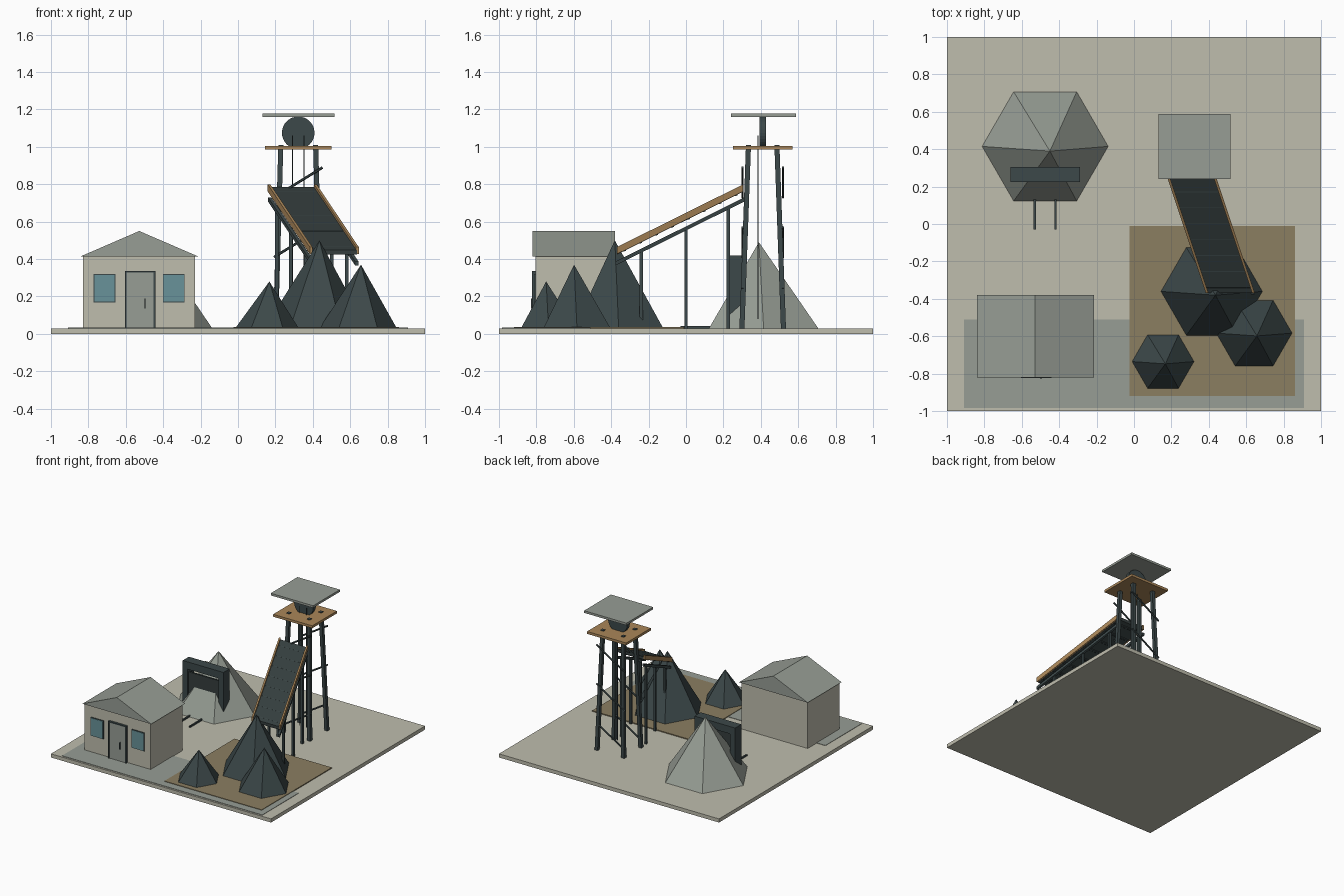
import bpy, bmesh, math
from mathutils import Vector

if "Cube" in bpy.data.objects:
    bpy.data.objects.remove(bpy.data.objects["Cube"])


def material(name, rgb):
    m = bpy.data.materials.new(name)
    m.diffuse_color = (*rgb, 1)
    m.use_nodes = True
    m.node_tree.nodes["Principled BSDF"].inputs["Base Color"].default_value = m.diffuse_color
    return m


STONE = material("pale_stone", (0.52, 0.51, 0.42))
GREY = material("grey", (0.31, 0.34, 0.30))
DARK = material("dark_slate", (0.045, 0.065, 0.067))
BELT = material("belt_dark", (0.035, 0.048, 0.048))
WOOD = material("wood", (0.40, 0.24, 0.10))
DIRT = material("dirt", (0.26, 0.21, 0.12))
GLASS = material("window_blue", (0.14, 0.29, 0.32))


def finish(name, bm, mat):
    bmesh.ops.recalc_face_normals(bm, faces=bm.faces)
    me = bpy.data.meshes.new(name)
    bm.to_mesh(me)
    bm.free()
    me.materials.append(mat)
    ob = bpy.data.objects.new(name, me)
    bpy.context.collection.objects.link(ob)
    return ob


def loft(name, ring_a, ring_b, mat):
    """Solid between two matching outlines."""
    bm = bmesh.new()
    a = [bm.verts.new(p) for p in ring_a]
    b = [bm.verts.new(p) for p in ring_b]
    bm.faces.new(a)
    bm.faces.new(b)
    for i in range(len(a)):
        j = (i + 1) % len(a)
        bm.faces.new((a[i], a[j], b[j], b[i]))
    return finish(name, bm, mat)


def box(name, x, y, z, mat):
    def ring(h):
        return [(x[0], y[0], h), (x[1], y[0], h), (x[1], y[1], h), (x[0], y[1], h)]
    return loft(name, ring(z[0]), ring(z[1]), mat)


def sheared_beam(name, p, q, w, h, mat, flat=False):
    """Beam from p to q; end cuts lie level (flat) or upright facing y."""
    def ring(c):
        c = Vector(c)
        out = []
        for s, t in ((-1, -1), (1, -1), (1, 1), (-1, 1)):
            off = (s * w / 2, t * h / 2, 0) if flat else (s * w / 2, 0, t * h / 2)
            out.append(c + Vector(off))
        return out
    return loft(name, ring(p), ring(q), mat)


def cylinder(name, p, q, r, sides, mat):
    p, q = Vector(p), Vector(q)
    bm = bmesh.new()
    rot = (q - p).to_track_quat('Z', 'Y').to_matrix().to_4x4()
    rot.translation = (p + q) / 2
    bmesh.ops.create_cone(bm, cap_ends=True, segments=sides, radius1=r, radius2=r,
                          depth=(q - p).length, matrix=rot)
    return finish(name, bm, mat)


def heap(name, x, y, r, top, mat):
    """Six-sided pile with its peak slightly off centre."""
    bm = bmesh.new()
    ring = [bm.verts.new((x + r * math.cos(i * math.pi / 3),
                          y + r * math.sin(i * math.pi / 3), 0.03)) for i in range(6)]
    peak = bm.verts.new((x + 0.075 * r, y - 0.075 * r, top))
    bm.faces.new(ring)
    for i in range(6):
        bm.faces.new((ring[i], ring[(i + 1) % 6], peak))
    return finish(name, bm, mat)


# ground and yards
box("ground_slab", (-1, 1), (-1, 1), (0, 0.03), STONE)
box("paved_yard", (-0.91, 0.91), (-0.985, -0.51), (0.03, 0.033), GREY)
box("dirt_yard", (-0.025, 0.86), (-0.92, -0.01), (0.03, 0.037), DIRT)

# office building
box("office_walls", (-0.83, -0.23), (-0.805, -0.395), (0.03, 0.415), STONE)
gable = ((-0.84, 0.415), (-0.215, 0.415), (-0.528, 0.55))
loft("office_roof", [(x, -0.82, z) for x, z in gable],
     [(x, -0.38, z) for x, z in gable], GREY)
box("door", (-0.60, -0.45), (-0.817, -0.805), (0.03, 0.33), GREY)
for i, x in enumerate((-0.605, -0.451)):
    box(f"door_jamb_{i}", (x, x + 0.01), (-0.824, -0.80), (0.03, 0.337), DARK)
box("door_lintel", (-0.605, -0.441), (-0.824, -0.80), (0.328, 0.337), DARK)
box("door_handle", (-0.50, -0.494), (-0.828, -0.815), (0.135, 0.19), DARK)
for i, x in enumerate((-0.768, -0.398)):
    box(f"window_trim_{i}", (x - 0.004, x + 0.112), (-0.81, -0.80), (0.168, 0.32), DARK)
    box(f"window_{i}", (x, x + 0.108), (-0.814, -0.80), (0.172, 0.316), GLASS)

# rock and coal heaps
heap("rock_hill", -0.475, 0.415, 0.337, 0.49, GREY)
heap("coal_heap_large", 0.415, -0.36, 0.275, 0.50, DARK)
heap("coal_heap_medium", 0.642, -0.583, 0.207, 0.37, DARK)
heap("coal_heap_small", 0.155, -0.735, 0.17, 0.28, DARK)

# mine entrance
for i, x in enumerate((-0.66, -0.335)):
    box(f"portal_post_{i}", (x, x + 0.045), (0.225, 0.305), (0.03, 0.37), DARK)
box("portal_lintel", (-0.66, -0.29), (0.225, 0.305), (0.36, 0.42), DARK)
box("portal_opening", (-0.615, -0.335), (0.235, 0.25), (0.03, 0.335), BELT)
for i, x in enumerate((-0.53, -0.42)):
    box(f"track_rail_{i}", (x - 0.006, x + 0.006), (-0.03, 0.28), (0.03, 0.042), DARK)

# tower legs and diagonal braces
TX, TY = 0.322, 0.41
for sy in (-1, 1):
    for sx in (-1, 1):
        sheared_beam(f"tower_leg_{sx}_{sy}", (TX + sx * 0.121, TY + sy * 0.111, 0.03),
                     (TX + sx * 0.093, TY + sy * 0.076, 1.01), 0.027, 0.027, DARK, flat=True)
    for i, z in enumerate((0.09, 0.41, 0.73)):
        y = TY + sy * 0.108
        cylinder(f"tower_brace_{sy}_{i}", (TX - 0.13, y, z), (TX + 0.13, y, z + 0.16),
                 0.007, 6, DARK)

# tower deck, hoist wheel, cables and roof
box("tower_deck", (0.145, 0.50), (0.25, 0.57), (0.985, 1.005), WOOD)
box("tower_roof", (0.13, 0.515), (0.24, 0.587), (1.16, 1.178), GREY)
cylinder("hoist_wheel", (TX, 0.393, 1.075), (TX, 0.427, 1.075), 0.087, 32, DARK)
for i, x in enumerate((0.292, 0.352)):
    cylinder(f"hoist_cable_{i}", (x, 0.385, 0.08), (x, 0.385, 1.06), 0.003, 6, DARK)


# inclined conveyor, t runs from the top (0) to the bottom (1)
def along(t, dx=0, dz=0):
    return Vector((0.29 + 0.225 * t + dx, 0.305 - 0.675 * t, 0.78 - 0.335 * t + dz))


sheared_beam("conveyor_belt", along(0, 0, -0.008), along(1, 0, -0.008), 0.24, 0.025, BELT)
for s in (-1, 1):
    sheared_beam(f"conveyor_side_{s}", along(0, s * 0.124), along(1, s * 0.124),
                 0.014, 0.038, WOOD)
    sheared_beam(f"conveyor_stringer_{s}", along(-0.01, s * 0.118, -0.065),
                 along(1.01, s * 0.118, -0.065), 0.018, 0.022, DARK)
    for i, y in enumerate((0.225, 0.0, -0.24)):
        p = along((0.305 - y) / 0.675, s * 0.11, -0.065)
        box(f"conveyor_post_{s}_{i}", (p.x - 0.009, p.x + 0.009), (y - 0.009, y + 0.009),
            (0.03, p.z), DARK)
# rollers under the belt
for i in range(8):
    t = 0.06 + i * 0.126
    cylinder(f"belt_roller_{i}", along(t, -0.117, -0.01), along(t, 0.117, -0.01),
             0.014, 8, DARK)
